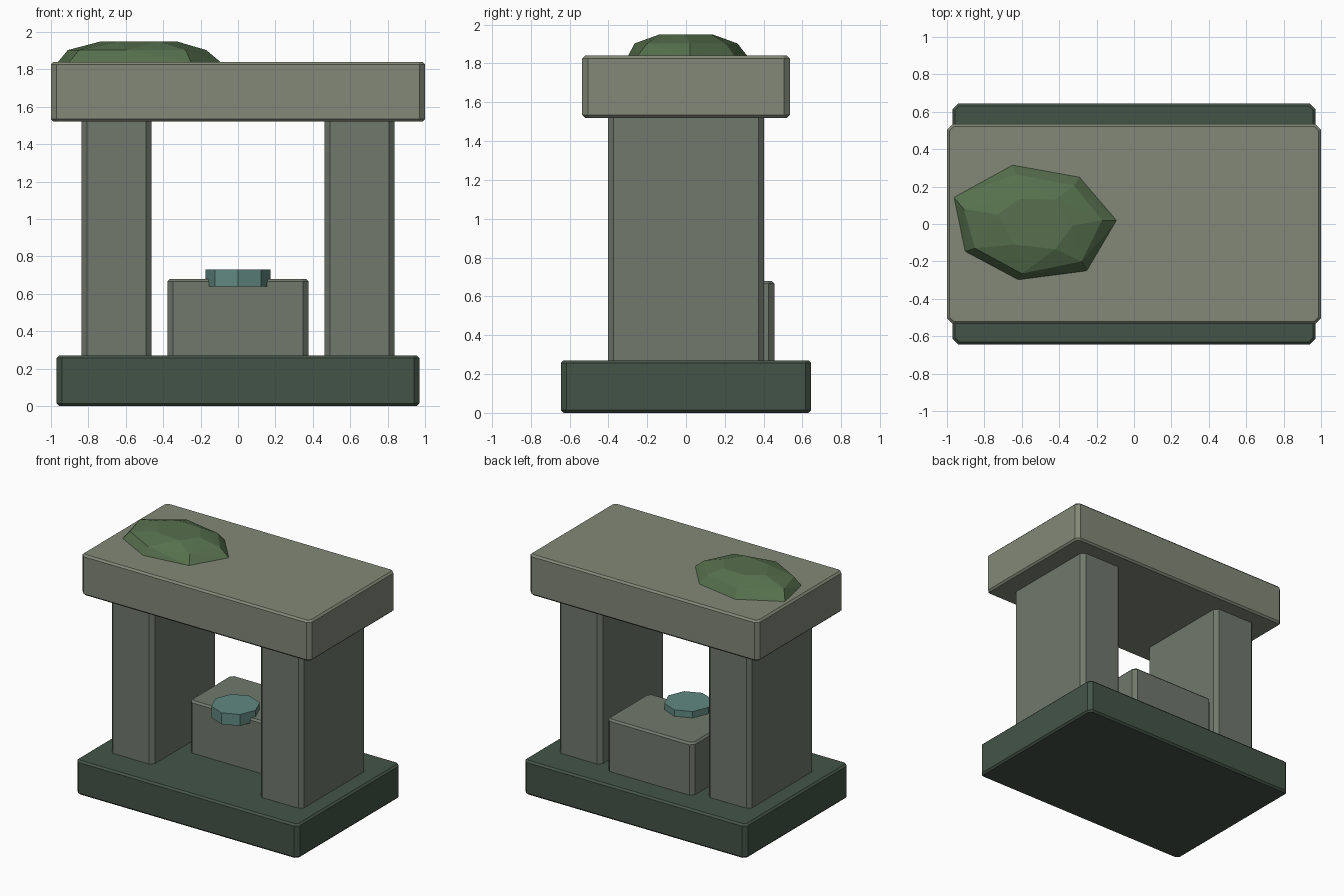
import bpy, bmesh, math

if "Cube" in bpy.data.objects:
    bpy.data.objects.remove(bpy.data.objects["Cube"])


def paint(obj, rgb):
    # display colours given as sRGB 0-255, stored linear
    mat = bpy.data.materials.new(obj.name + "_colour")
    mat.diffuse_color = [((c / 255 + 0.055) / 1.055) ** 2.4 for c in rgb] + [1]
    mat.use_nodes = True
    mat.node_tree.nodes["Principled BSDF"].inputs["Base Color"].default_value = mat.diffuse_color
    obj.data.materials.append(mat)


def finish(name, bm, rgb):
    bmesh.ops.recalc_face_normals(bm, faces=bm.faces)
    mesh = bpy.data.meshes.new(name)
    bm.to_mesh(mesh)
    bm.free()
    obj = bpy.data.objects.new(name, mesh)
    bpy.context.collection.objects.link(obj)
    paint(obj, rgb)
    return obj


def stone(name, x, y, z, rgb):
    """Block between (min, max) ranges: wide upright chamfers, fine rim chamfers."""
    bm = bmesh.new()
    bmesh.ops.create_cube(bm, size=1)
    for v in bm.verts:
        v.co = [r[0] + (c + 0.5) * (r[1] - r[0]) for c, r in zip(v.co, (x, y, z))]

    def upright(e):
        return abs(e.verts[0].co.z - e.verts[1].co.z) > 0.01

    bmesh.ops.bevel(bm, geom=[e for e in bm.edges if upright(e)], offset=0.03,
                    offset_type='OFFSET', segments=1, affect='EDGES')
    bmesh.ops.bevel(bm, geom=[e for e in bm.edges if not upright(e)], offset=0.014,
                    offset_type='OFFSET', segments=1, affect='EDGES')
    return finish(name, bm, rgb)


# Base plinth, uprights and roof slab
stone("base", (-0.97, 0.97), (-0.645, 0.645), (0, 0.27), (68, 84, 71))
for side, x in (("left", (-0.838, -0.463)), ("right", (0.463, 0.838))):
    stone(side + "_pillar", x, (-0.403, 0.403), (0.25, 1.54), (112, 121, 108))
stone("roof_slab", (-1, 1), (-0.535, 0.535), (1.52, 1.84), (130, 136, 119))

# Inner pedestal, set towards the back
stone("pedestal", (-0.378, 0.378), (-0.075, 0.455), (0.25, 0.68), (112, 121, 108))

# Eight-sided disc overhanging the front of the pedestal
bm = bmesh.new()
bmesh.ops.create_cone(bm, cap_ends=True, segments=8, radius1=0.175, radius2=0.175, depth=0.09)
bmesh.ops.translate(bm, verts=bm.verts, vec=(0, -0.03, 0.685))
finish("disc", bm, (97, 137, 129))

# Faceted moss clump: three irregular rings wrapped in a hull
rings = {
    1.836: [(-0.965, 0.145), (-0.65, 0.318), (-0.29, 0.253), (-0.09, 0.02),
            (-0.25, -0.252), (-0.62, -0.30), (-0.905, -0.148)],
    1.903: [(-0.91, 0.08), (-0.63, 0.265), (-0.32, 0.205), (-0.17, 0.02),
            (-0.28, -0.20), (-0.60, -0.265), (-0.85, -0.13)],
    1.95: [(-0.73, 0.05), (-0.61, 0.135), (-0.42, 0.13), (-0.33, -0.01),
           (-0.42, -0.135), (-0.64, -0.11)],
}
bm = bmesh.new()
for z, ring in rings.items():
    for x, y in ring:
        bm.verts.new((x, y, z))
bmesh.ops.convex_hull(bm, input=bm.verts)
bmesh.ops.dissolve_limit(bm, angle_limit=math.radians(1), verts=bm.verts, edges=bm.edges)
finish("moss", bm, (86, 112, 77))
